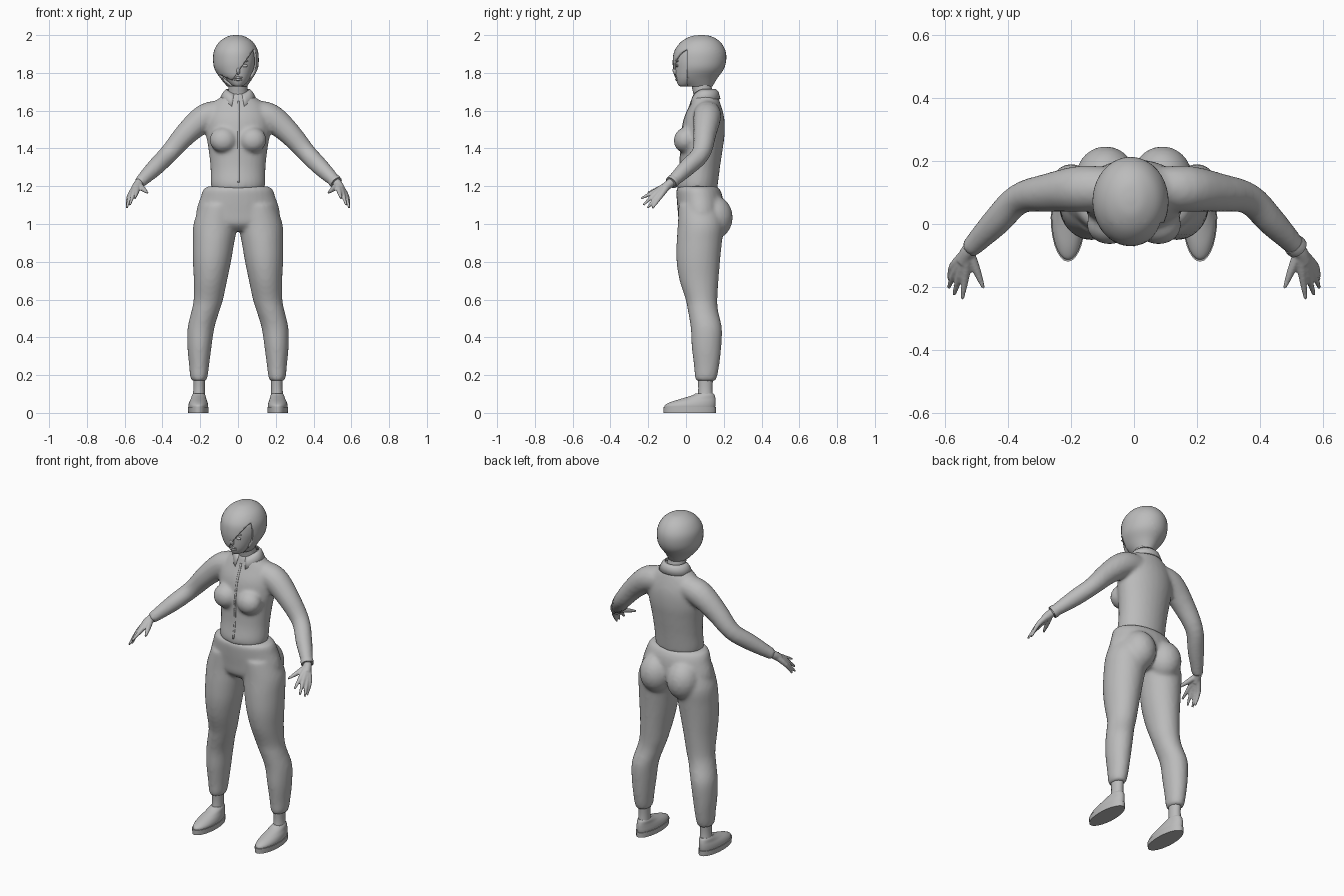
import bpy, bmesh, math
from mathutils import Vector, Matrix

cube = bpy.data.objects.get("Cube")
if cube:
    bpy.data.objects.remove(cube)

grey = bpy.data.materials.new("plain grey")
grey.use_nodes = True
GREY = (0.5, 0.5, 0.5, 1)
grey.diffuse_color = GREY
grey.node_tree.nodes["Principled BSDF"].inputs["Base Color"].default_value = GREY


def finish(name, bm, voxel=0, iterations=0):
    """Turn a bmesh into a smooth object, optionally fusing its shells."""
    bmesh.ops.recalc_face_normals(bm, faces=bm.faces[:])
    mesh = bpy.data.meshes.new(name)
    bm.to_mesh(mesh)
    bm.free()
    mesh.materials.append(grey)
    obj = bpy.data.objects.new(name, mesh)
    bpy.context.scene.collection.objects.link(obj)
    bpy.ops.object.select_all(action='DESELECT')
    obj.select_set(True)
    bpy.context.view_layer.objects.active = obj
    bpy.ops.object.shade_smooth_by_angle(angle=math.radians(40))
    if voxel:
        fuse = obj.modifiers.new("fuse", 'REMESH')
        fuse.mode = 'VOXEL'
        fuse.voxel_size = voxel
        fuse.use_smooth_shade = True
        soft = obj.modifiers.new("soften", 'SMOOTH')
        soft.factor = 0.5
        soft.iterations = iterations
    return obj


def flow(rows, steps):
    """Catmull-Rom interpolation between rows of numbers."""
    out = []
    for i in range(len(rows) - 1):
        a, b, c, d = (rows[max(0, min(len(rows) - 1, i + k))] for k in (-1, 0, 1, 2))
        for j in range(steps):
            t = j / steps
            out.append([q + t / 2 * (r - p + t * (2 * p - 5 * q + 4 * r - s + t * (3 * (q - r) + s - p)))
                        for p, q, r, s in zip(a, b, c, d)])
    return out + [list(rows[-1])]


def skin(bm, rings):
    """Bridge rings of points and close both ends."""
    loops = [[bm.verts.new(p) for p in ring] for ring in rings]
    n = len(loops[0])
    for a, b in zip(loops, loops[1:]):
        for i in range(n):
            bm.faces.new((a[i], a[(i + 1) % n], b[(i + 1) % n], b[i]))
    bm.faces.new(loops[0])
    bm.faces.new(loops[-1])


def loft(bm, rows, side=1, n=28, steps=4):
    """Level rings; each row is centre x, z, half width, front y, back y."""
    rings = []
    for cx, z, rx, y0, y1 in flow(rows, steps):
        rings.append([(side * cx + rx * math.cos(a), (y0 + y1) / 2 + (y1 - y0) / 2 * math.sin(a), z)
                      for a in (math.tau * i / n for i in range(n))])
    skin(bm, rings)


def tube(bm, rows, side=1, n=16, steps=4):
    """Round limb along a path; each row is x, y, z, radius."""
    rows = flow(rows, steps)
    pts = [Vector((side * r[0], r[1], r[2])) for r in rows]
    rings = []
    for i, p in enumerate(pts):
        t = (pts[min(i + 1, len(pts) - 1)] - pts[max(i - 1, 0)]).normalized()
        u = t.cross(Vector((0, 0, 1))).normalized()
        v = u.cross(t)
        rings.append([p + rows[i][3] * (u * math.cos(a) + v * math.sin(a))
                      for a in (math.tau * k / n for k in range(n))])
    skin(bm, rings)


def ball(bm, centre, size, tilt=0):
    m = Matrix.Translation(centre) @ Matrix.Rotation(tilt, 4, 'X') @ Matrix.Diagonal((*size, 1))
    bmesh.ops.create_uvsphere(bm, u_segments=20, v_segments=12, radius=1, matrix=m)


# Shirt: trunk, bust and sleeves fused
bm = bmesh.new()
loft(bm, [(0, 1.185, .14, -.045, .165), (0, 1.22, .145, -.048, .17), (0, 1.3, .146, -.035, .18),
          (0, 1.4, .157, -.03, .195), (0, 1.48, .17, -.025, .205), (0, 1.56, .168, -.01, .203),
          (0, 1.63, .14, .02, .185), (0, 1.67, .095, .032, .17), (0, 1.695, .065, .04, .155)])
for s in (-1, 1):
    ball(bm, (s * .078, -.003, 1.445), (.073, .062, .068), -.3)
    tube(bm, [(.08, .112, 1.585, .07), (.17, .112, 1.565, .074), (.27, .1, 1.482, .062),
              (.365, .08, 1.375, .05), (.44, .005, 1.298, .046), (.525, -.082, 1.215, .031)], s)
shirt = finish("shirt", bm, .011, 5)

# Front placket laid on the shirt
bm = bmesh.new()
cols = [[bm.verts.new((x, -.1, 1.22 + .43 * i / 30)) for i in range(31)] for x in (-.003, .007)]
for i in range(30):
    bm.faces.new((cols[0][i], cols[1][i], cols[1][i + 1], cols[0][i + 1]))
placket = finish("shirt_placket", bm)
wrap = placket.modifiers.new("lay_on", 'SHRINKWRAP')
wrap.target = shirt
wrap.wrap_method = 'PROJECT'
wrap.use_project_y = True
wrap.use_negative_direction = wrap.use_positive_direction = True
wrap.offset = .002
placket.modifiers.new("thickness", 'SOLIDIFY').thickness = .003

# Collar: open band with dropped front points
bm = bmesh.new()
n = 28
bands = []
for rx, ry, z, drop in ((.062, .06, 1.715, .03), (.078, .074, 1.70, .045), (.098, .085, 1.662, .05)):
    band = []
    for i in range(n + 1):
        a = math.radians(-70 + 320 * i / n)
        front = max(0, -math.sin(a)) ** 2
        band.append(bm.verts.new((rx * math.cos(a), .098 + ry * math.sin(a), z - drop * front)))
    bands.append(band)
for a, b in zip(bands, bands[1:]):
    for i in range(n):
        bm.faces.new((a[i], a[i + 1], b[i + 1], b[i]))
finish("shirt_collar", bm).modifiers.new("thickness", 'SOLIDIFY').thickness = .006

# Trousers: hips, seat and legs fused
bm = bmesh.new()
loft(bm, [(0, 1.2, .155, -.035, .16), (0, 1.185, .182, -.05, .178), (0, 1.14, .199, -.05, .195),
          (0, 1.06, .222, -.043, .2), (0, 1.0, .2, -.035, .18), (0, .965, .1, 0, .14)])
leg = [(.1, 1.1, .1, -.04, .18), (.119, 1.0, .117, -.043, .2), (.13, .9, .11, -.05, .19),
       (.138, .8, .101, -.05, .18), (.146, .7, .088, -.034, .172), (.157, .6, .078, -.002, .166),
       (.172, .54, .074, .01, .17), (.196, .45, .071, .025, .19), (.204, .35, .064, .03, .187),
       (.206, .25, .053, .042, .176), (.207, .19, .046, .047, .164), (.207, .168, .036, .056, .155)]
for s in (-1, 1):
    loft(bm, leg, s)
    ball(bm, (s * .09, .148, 1.035), (.096, .1, .115))
finish("trousers", bm, .011, 5)

# Neck and head
bm = bmesh.new()
loft(bm, [(0, 1.62, .06, .04, .15), (0, 1.68, .054, .04, .145), (0, 1.73, .05, .03, .135), (0, 1.8, .05, .02, .13)])
finish("neck", bm)
bm = bmesh.new()
loft(bm, [(0, 1.728, .015, -.03, .015), (0, 1.737, .035, -.042, .05), (0, 1.77, .064, -.053, .12),
          (0, 1.82, .083, -.056, .15), (0, 1.87, .092, -.055, .175), (0, 1.92, .085, -.04, .17),
          (0, 1.965, .05, .02, .13)])
ball(bm, (0, -.054, 1.81), (.012, .016, .022), .4)
for dz in (0, .011):
    ball(bm, (0, -.049, 1.764 + dz), (.024, .008, .006))
for s in (-1, 1):
    ball(bm, (s * .035, -.047, 1.838), (.017, .007, .008))
    ball(bm, (s * .035, -.046, 1.862), (.021, .008, .004))
finish("head", bm)

# Hair: bob with a swept fringe, the face opening cut along two planes
bm = bmesh.new()
loft(bm, [(-.01, 2.0, .01, .07, .09), (-.01, 1.993, .045, .025, .135), (-.01, 1.965, .088, -.025, .18),
          (-.011, 1.92, .115, -.06, .208), (-.011, 1.87, .121, -.07, .213), (-.01, 1.82, .114, -.068, .2),
          (-.008, 1.77, .084, -.055, .165), (-.005, 1.728, .052, .0, .14)], n=40)
SLANT = Vector((.16, 0, -.11))
ROOT = Vector((-.03, 0, 1.76))
HEM = Vector((.45, 0, 1))
for point, normal in ((ROOT, SLANT), (Vector((0, .005, 0)), Vector((0, 1, 0))), (ROOT, HEM)):
    bmesh.ops.bisect_plane(bm, geom=bm.verts[:] + bm.edges[:] + bm.faces[:], plane_co=point, plane_no=normal)
opening = []
for f in bm.faces:
    c = f.calc_center_median()
    if c.y < .005 and ((c - ROOT).dot(SLANT) > 0 or (c - ROOT).dot(HEM) < 0):
        opening.append(f)
bmesh.ops.delete(bm, geom=opening, context='FACES')
hair = finish("hair", bm)
shell = hair.modifiers.new("thickness", 'SOLIDIFY')
shell.thickness = .01
shell.offset = -1

# Hands: fingertips with their knuckles, fused with the palm
fingers = [((.536, -.165, 1.172), (.546, -.238, 1.135)), ((.553, -.162, 1.162), (.573, -.226, 1.1)),
           ((.567, -.15, 1.152), (.59, -.203, 1.085)), ((.576, -.135, 1.147), (.588, -.178, 1.083))]
for s, label in ((1, "left"), (-1, "right")):
    bm = bmesh.new()
    tube(bm, [(.505, -.06, 1.235, .024), (.528, -.088, 1.212, .024), (.545, -.12, 1.187, .022)], s, 12)
    for knuckle, tip in fingers:
        tube(bm, [(.53, -.092, 1.21, .02), (*knuckle, .0135), (*tip, .006)], s, 10)
    tube(bm, [(.525, -.09, 1.208, .018), (.502, -.145, 1.185, .014), (.479, -.203, 1.165, .006)], s, 10)
    finish(label + "_hand", bm, .005, 2)

    # Ankle, shoe upper and sole
    bm = bmesh.new()
    loft(bm, [(.206, .2, .032, .06, .145), (.206, .13, .03, .065, .14), (.208, .07, .034, .06, .145)], s)
    finish(label + "_ankle", bm)
    bm = bmesh.new()
    loft(bm, [(.21, .02, .05, -.112, .152), (.21, .04, .052, -.112, .156), (.21, .058, .048, -.08, .157),
              (.209, .075, .041, -.025, .156), (.208, .092, .036, .03, .152), (.208, .102, .03, .05, .146)], s)
    finish(label + "_shoe", bm)
    bm = bmesh.new()
    loft(bm, [(.21, 0, .054, -.118, .158), (.21, .03, .055, -.12, .16)], s, steps=1)
    finish(label + "_sole", bm)

# Bracelet on the left wrist
bm = bmesh.new()
tube(bm, [(.507, -.064, 1.232, .035), (.514, -.071, 1.225, .036), (.521, -.078, 1.218, .035)], 1, 16, 2)
finish("bracelet", bm)
